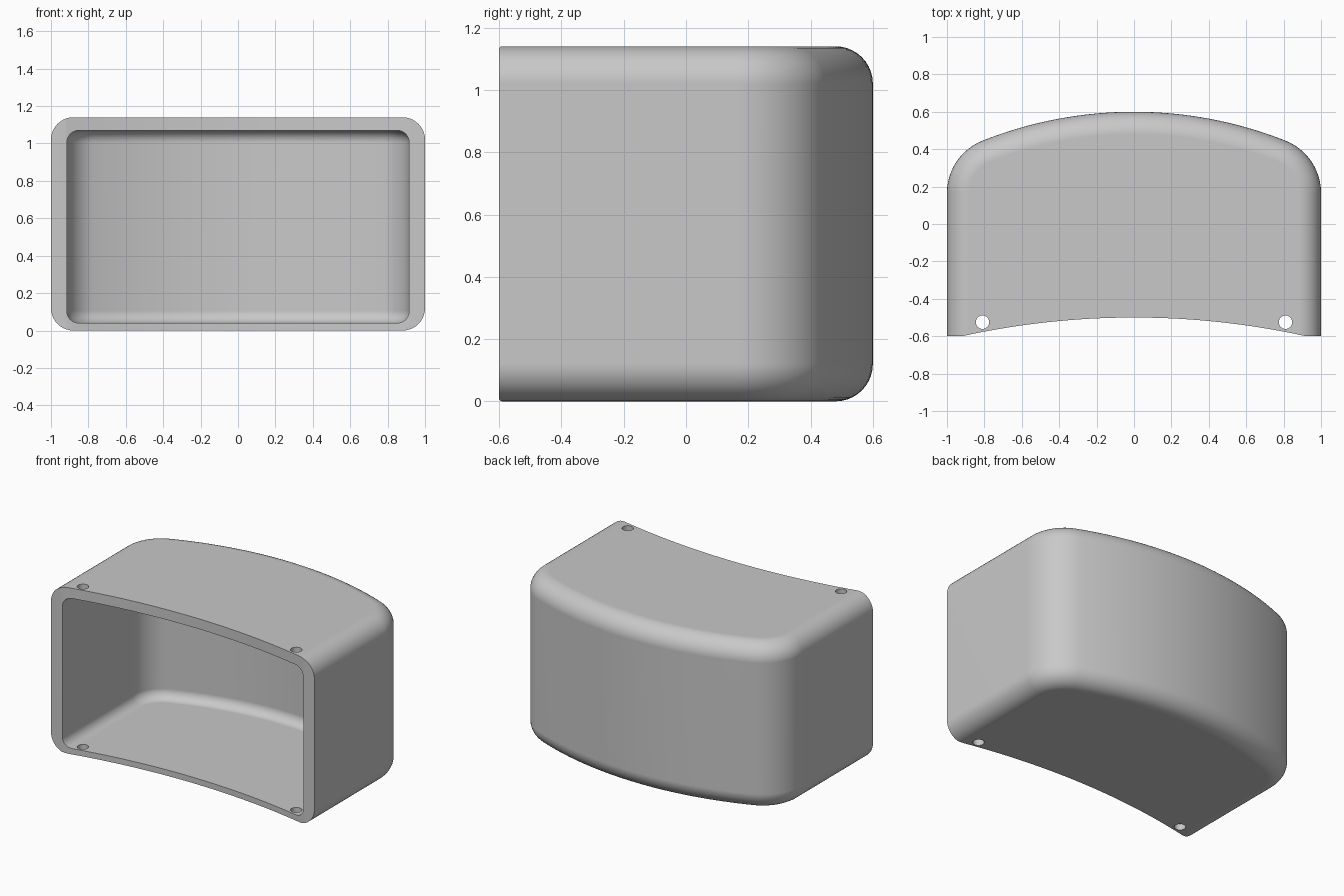
import bpy, bmesh
from math import sin, cos, pi, atan2, sqrt

cube = bpy.data.objects.get("Cube")
if cube:
    bpy.data.objects.remove(cube, do_unlink=True)

HEIGHT = 1.14
BACK_R, BACK_Y = 2.2, -1.6          # large arc of the back wall
CORNER_R, CORNER_X = 0.3, 0.7       # rounded vertical corners
CORNER_Y = BACK_Y + sqrt((BACK_R - CORNER_R) ** 2 - CORNER_X ** 2)
FRONT_X, FRONT_SAG = 0.92, 0.1      # concave front edge


def outline(inset, front):
    """Plan outline: straight sides, round corners and bowed back."""
    split = atan2(CORNER_Y - BACK_Y, CORNER_X)
    half = [(1 - inset, front)]
    for i in range(13):
        a = split * i / 12
        r = CORNER_R - inset
        half.append((CORNER_X + r * cos(a), CORNER_Y + r * sin(a)))
    for i in range(1, 17):
        a = split + (pi / 2 - split) * i / 16
        r = BACK_R - inset
        half.append((r * cos(a), BACK_Y + r * sin(a)))
    return half + [(-x, y) for x, y in reversed(half[:-1])]


def loft(name, rings):
    """Closed solid through rings of equal length, given as (points, z)."""
    bm = bmesh.new()
    loops = [[bm.verts.new((x, y, z)) for x, y in pts] for pts, z in rings]
    for low, high in zip(loops, loops[1:]):
        for i in range(len(low)):
            j = (i + 1) % len(low)
            bm.faces.new((low[i], low[j], high[j], high[i]))
    bm.faces.new(loops[0][::-1])
    bm.faces.new(loops[-1])
    bmesh.ops.recalc_face_normals(bm, faces=bm.faces)
    mesh = bpy.data.meshes.new(name)
    bm.to_mesh(mesh)
    bm.free()
    obj = bpy.data.objects.new(name, mesh)
    bpy.context.collection.objects.link(obj)
    return obj


def rounded_body(name, inset, low, high, fillet, front, steps=10):
    """Outline swept upward with filleted bottom and top edges."""
    rings = []
    for i in range(steps + 1):
        a = pi / 2 * i / steps
        rings.append((outline(inset + fillet * (1 - sin(a)), front),
                      fillet * (1 - cos(a))))
    return loft(name, [(p, low + h) for p, h in rings]
                + [(p, high - h) for p, h in reversed(rings)])


def cut(target, cutter):
    cutter.hide_render = True
    mod = target.modifiers.new("cut", 'BOOLEAN')
    mod.operation = 'DIFFERENCE'
    mod.solver = 'EXACT'
    mod.object = cutter
    bpy.context.view_layer.objects.active = target
    bpy.ops.object.modifier_apply(modifier=mod.name)
    bpy.data.objects.remove(cutter, do_unlink=True)


# Outer body and hollow interior
housing = rounded_body("housing", 0, 0, HEIGHT, 0.12, -0.8)
cut(housing, rounded_body("cavity", 0.085, 0.04, 1.07, 0.065, -0.9))

# Concave front trim
arc_r = (FRONT_X ** 2 + FRONT_SAG ** 2) / (2 * FRONT_SAG)
arc = []
for i in range(33):
    x = FRONT_X * (1 - i / 16)
    arc.append((x, -0.5 - arc_r + sqrt(arc_r ** 2 - x ** 2)))
plan = [(-1.2, -1), (1.2, -1), (1.2, -0.6)] + arc + [(-1.2, -0.6)]
cut(housing, loft("front_trim", [(plan, -0.2), (plan, 1.4)]))

# Screw holes through the top and bottom walls
for side in (-1, 1):
    ring = [(side * 0.81 + 0.036 * cos(pi * i / 12),
             -0.525 + 0.036 * sin(pi * i / 12)) for i in range(24)]
    cut(housing, loft("screw_hole", [(ring, -0.2), (ring, 1.4)]))

# Grey finish
grey = bpy.data.materials.new("light_grey")
grey.use_nodes = True
colour = (0.58, 0.58, 0.58, 1)
grey.diffuse_color = colour
grey.node_tree.nodes["Principled BSDF"].inputs["Base Color"].default_value = colour
housing.data.materials.clear()
housing.data.materials.append(grey)

# Smooth fillets with crisp rims
bpy.ops.object.select_all(action='DESELECT')
housing.select_set(True)
bpy.context.view_layer.objects.active = housing
bpy.ops.object.shade_smooth_by_angle(angle=pi / 6)
weighted = housing.modifiers.new("even_shading", 'WEIGHTED_NORMAL')
weighted.keep_sharp = True
